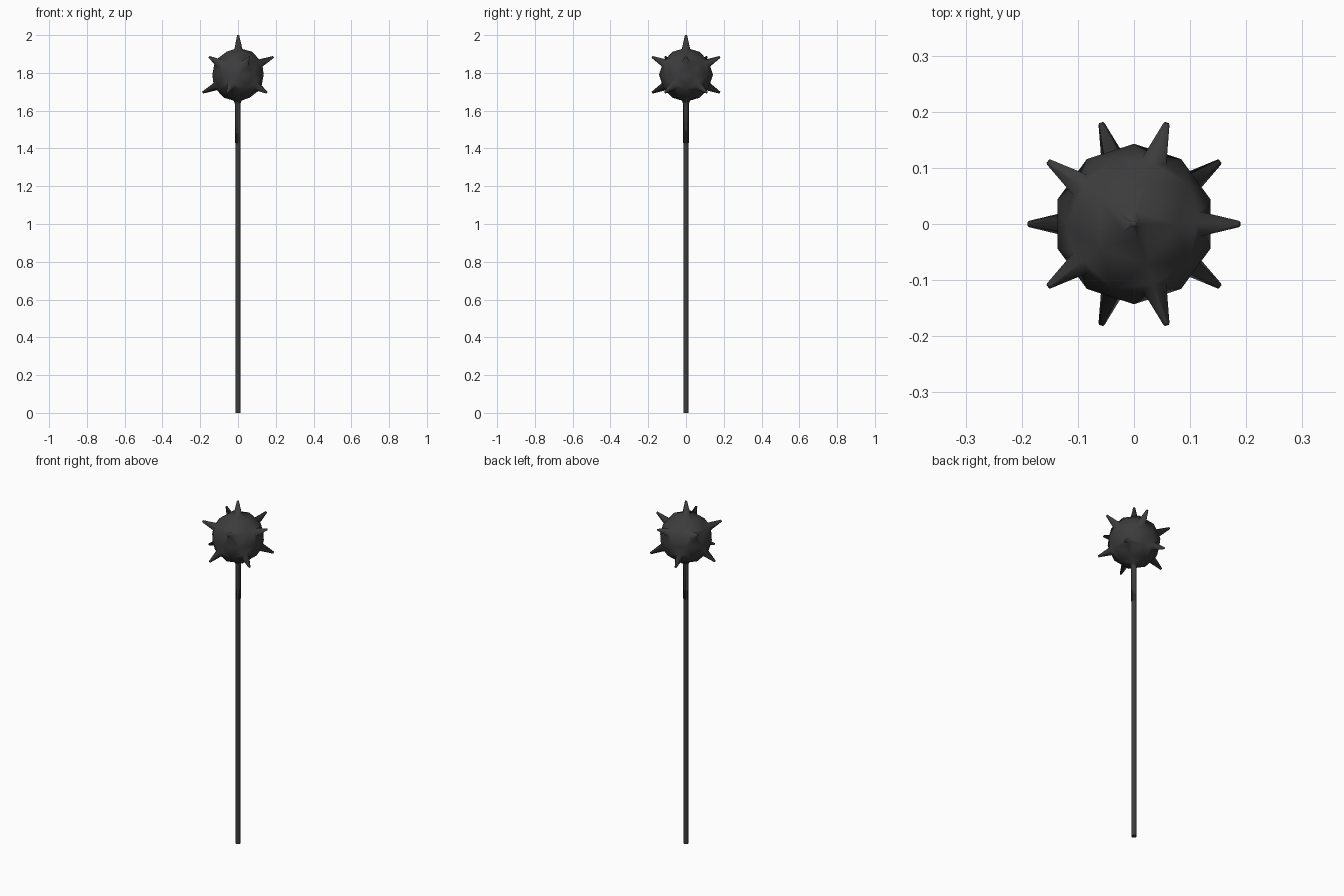
import bpy, bmesh, math
from mathutils import Vector

if "Cube" in bpy.data.objects:
    bpy.data.objects.remove(bpy.data.objects["Cube"])

CENTER = Vector((0, 0, 1.79))
BALL_R, TIP_R = 0.143, 0.21


def make_object(name, bm):
    mesh = bpy.data.meshes.new(name)
    bm.to_mesh(mesh)
    bm.free()
    for p in mesh.polygons:
        p.use_smooth = True
    obj = bpy.data.objects.new(name, mesh)
    bpy.context.collection.objects.link(obj)
    mat = bpy.data.materials.get("dark_iron") or bpy.data.materials.new("dark_iron")
    mat.diffuse_color = (0.045, 0.045, 0.045, 1)
    mat.use_nodes = True
    mat.node_tree.nodes["Principled BSDF"].inputs["Base Color"].default_value = mat.diffuse_color
    mesh.materials.append(mat)
    return obj


def extrude_cap(bm, face, center, radius):
    """Extrude a cap and fit it to a given centre and radius."""
    old = face.calc_center_median()
    cap = bmesh.ops.extrude_discrete_faces(bm, faces=[face])["faces"][0]
    for v in cap.verts:
        v.co = center + (v.co - old).normalized() * radius
    return cap


# Spiked head: the twelve five-way corners of an icosphere become spikes
bm = bmesh.new()
bmesh.ops.create_icosphere(bm, subdivisions=2, radius=BALL_R)
corners = [v for v in bm.verts if len(v.link_edges) == 5]
bmesh.ops.bevel(bm, geom=corners, offset=0.024, segments=1,
                affect='VERTICES', offset_type='OFFSET')
for f in [f for f in bm.faces if len(f.verts) == 5 and f.calc_area() < 0.003
          and all(abs(v.co.length - f.verts[0].co.length) < 1e-4 for v in f.verts)]:
    axis = f.calc_center_median().normalized()
    if axis.z < -0.9:
        # Bottom corner narrows into a collar around the shaft
        cap = extrude_cap(bm, f, axis * 0.155, 0.016)
        extrude_cap(bm, cap, axis * 0.36, 0.016)
    else:
        extrude_cap(bm, f, axis * TIP_R, 0.006)
bmesh.ops.translate(bm, verts=bm.verts, vec=CENTER)
make_object("spiked_head", bm)

# Shaft
bm = bmesh.new()
bmesh.ops.create_cone(bm, cap_ends=True, segments=8, radius1=0.0145,
                      radius2=0.0145, depth=1.67)
bmesh.ops.translate(bm, verts=bm.verts, vec=(0, 0, 0.835))
shaft = make_object("shaft", bm)
bpy.context.view_layer.objects.active = shaft
shaft.select_set(True)
bpy.ops.object.shade_smooth_by_angle(angle=math.radians(50))
